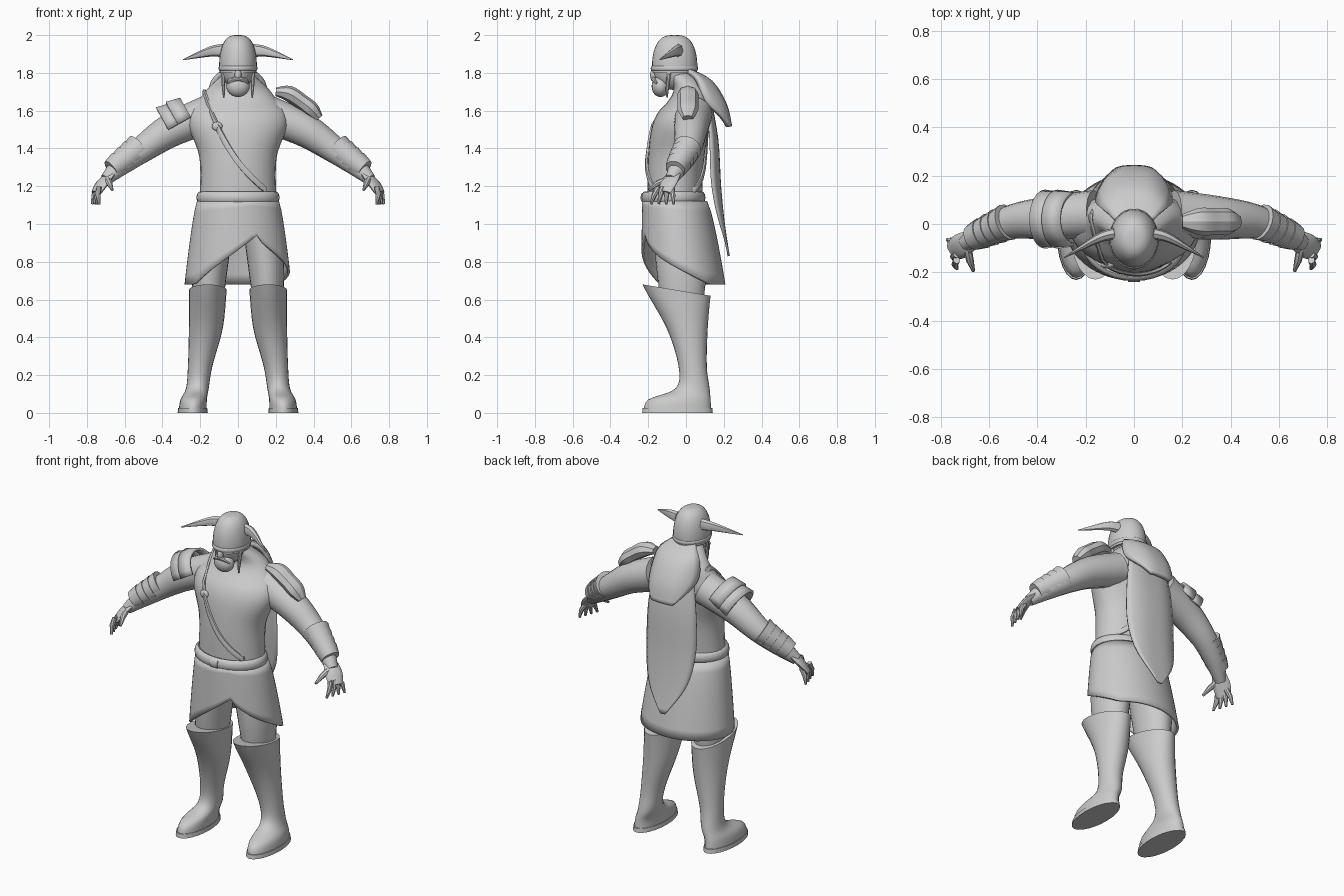
import bpy, bmesh, math
from mathutils import Vector

cube = bpy.data.objects.get("Cube")
if cube:
    bpy.data.objects.remove(cube, do_unlink=True)

grey = bpy.data.materials.new("plain grey")
grey.use_nodes = True
grey.diffuse_color = (.6, .6, .6, 1)
grey.node_tree.nodes["Principled BSDF"].inputs["Base Color"].default_value = grey.diffuse_color


def finish(ob, mirror=False, thick=0, sharp=40):
    """Give an object its colour, shading and modifiers."""
    ob.data.materials.append(grey)
    if thick:
        solidify = ob.modifiers.new("thickness", 'SOLIDIFY')
        solidify.thickness, solidify.offset = thick, 0
    if mirror:
        ob.modifiers.new("mirror", 'MIRROR')
    bpy.ops.object.select_all(action='DESELECT')
    ob.select_set(True)
    bpy.context.view_layer.objects.active = ob
    bpy.ops.object.shade_smooth_by_angle(angle=math.radians(sharp))


def skin(name, rings, closed=True, caps=True, loop=False, **look):
    """Join rows of points into a surface."""
    bm = bmesh.new()
    rows = [[bm.verts.new(point) for point in ring] for ring in rings]
    count = len(rows[0])
    pairs = list(zip(rows, rows[1:]))
    if loop:
        pairs.append((rows[-1], rows[0]))
    for low, high in pairs:
        for i in range(count if closed else count - 1):
            j = (i + 1) % count
            bm.faces.new((low[i], low[j], high[j], high[i]))
    if closed and caps and not loop:
        bm.faces.new(rows[0])
        bm.faces.new(rows[-1])
    bmesh.ops.recalc_face_normals(bm, faces=bm.faces)
    mesh = bpy.data.meshes.new(name)
    bm.to_mesh(mesh)
    bm.free()
    ob = bpy.data.objects.new(name, mesh)
    bpy.context.collection.objects.link(ob)
    finish(ob, **look)


def spline(controls, steps=4):
    """Smooth curve through a few control rows of any width."""
    rows = [Vector(c) for c in controls]
    rows = [rows[0]] + rows + [rows[-1]]
    curve = []
    for before, start, end, after in zip(rows, rows[1:], rows[2:], rows[3:]):
        for step in range(steps):
            t = step / steps
            bend_in, bend_out = (end - before) / 2, (after - start) / 2
            turn = 3 * (end - start) - 2 * bend_in - bend_out
            curve.append(start + bend_in * t + turn * t ** 2
                         + (2 * (start - end) + bend_in + bend_out) * t ** 3)
    return curve + [rows[-1]]


def circle(count, start=0, sweep=math.tau):
    return [start + sweep * i / count for i in range(count)]


def stack(name, layers, sides=24, lift=0, **look):
    """Horizontal ovals (z, x, y, half width, half depth); lift raises the front of the top one."""
    rings = []
    for i, (z, x, y, width, depth) in enumerate(layers):
        tip = lift * (i / (len(layers) - 1)) ** 9
        rings.append([(x + width * math.sin(a), y - depth * math.cos(a), z + tip * math.cos(a))
                      for a in circle(sides)])
    skin(name, rings, **look)


def tube(name, path, side, rise=None, sides=12, arch=False, loop=False, **look):
    """Oval sections along a path; radii are one value or one per point."""
    rise = rise or side
    points = [Vector(p) for p in path]
    angles = circle(sides, 0, math.pi * sides / (sides - 1)) if arch else circle(sides)
    rings = []
    for i, point in enumerate(points):
        ahead = (i + 1) % len(points) if loop else min(i + 1, len(points) - 1)
        behind = i - 1 if loop else max(i - 1, 0)
        along = points[ahead] - points[behind]
        across = along.cross(Vector((0, 0, 1))).normalized()
        up = across.cross(along).normalized()
        w = side[i] if isinstance(side, list) else side
        h = rise[i] if isinstance(rise, list) else rise
        rings.append([point + across * w * math.cos(a) + up * h * math.sin(a) for a in angles])
    skin(name, rings, closed=not arch, loop=loop, **look)


def limb(name, controls, flat=1, **look):
    """Tapered tube through control rows of x, y, z and radius."""
    rows = spline(controls)
    radii = [row[3] for row in rows]
    tube(name, [row[:3] for row in rows], radii, [r * flat for r in radii], **look)


def ball(name, place, size):
    bpy.ops.mesh.primitive_uv_sphere_add(segments=20, ring_count=12, location=place)
    ob = bpy.context.object
    ob.name, ob.scale = name, size
    finish(ob)


def band(name, y, z, width, depth, side, rise):
    """Oval hoop around the body."""
    hoop = [(width * math.sin(a), y - depth * math.cos(a), z) for a in circle(32)]
    tube(name, hoop, side, rise, loop=True)


# Torso, slightly fuller below the neckline
NECKLINE = 1.63
torso = []
for z, y, width, depth in spline([(1.1, -.06, .2, .14), (1.35, -.052, .2, .146), (1.55, -.02, .26, .147),
                                  (1.7, .03, .18, .1), (1.8, -.04, .07, .07)], 6):
    fuller = 1.02 if z < NECKLINE else .97
    torso.append((z, 0, y, width * fuller, depth * fuller))
stack("torso", torso, 28)

# Belt and buckle
band("belt", -.067, 1.14, .2, .15, .02, .033)
tube("belt_buckle", [(-.025, -.232, 1.14), (.025, -.232, 1.14)], .009, .024, sides=8)


# Wrapped skirt whose hem falls away from the front split
def hem_height(degrees):
    span, power = (106, .7) if degrees > 24 else (80, 1)
    return .94 - .26 * min(1, abs(degrees - 24) / span) ** power


skirt, top = [], 1.12
for level in range(9):
    ring = []
    for a in circle(60, -math.pi):
        z = top + (hem_height(math.degrees(a)) - top) * level / 8
        flare = ((top - z) / .43) ** .75
        ring.append(((.21 + .065 * flare) * math.sin(a),
                     -.06 + .045 * flare - (.165 + .05 * flare) * math.cos(a), z))
    skirt.append(ring)
skin("skirt", skirt, caps=False, thick=.014)

# Legs: thighs, boots with a raised knee, soles
stack("thigh", spline([(.5, .16, -.02, .07, .1), (.8, .147, -.025, .097, .135), (1.1, .1, -.05, .09, .12)]),
      mirror=True)
stack("boot", spline([(0, .24, -.045, .075, .18), (.07, .235, -.035, .07, .165), (.13, .215, .035, .06, .09),
                      (.25, .2, .035, .065, .075), (.45, .17, .005, .09, .11), (.65, .16, -.05, .1, .18)]),
      lift=.03, mirror=True)
stack("sole", [(0, .24, -.045, .08, .187), (.025, .24, -.045, .077, .184)], mirror=True)

# Arms
limb("arm", [(.16, .04, 1.58, .1), (.35, .025, 1.5, .09), (.5, .01, 1.4, .072), (.62, -.035, 1.31, .055),
             (.7, -.08, 1.235, .032)], sides=16, mirror=True)

# Hands with four spread fingers and a thumb
limb("palm", [(.66, -.055, 1.28, .036), (.715, -.09, 1.22, .052), (.75, -.115, 1.165, .04)],
     flat=.4, mirror=True)
for i in range(4):
    base = Vector((.735, -.075 - .025 * i, 1.195))
    tip = Vector((.773 - .013 * i, -.065 - .04 * i, 1.105))
    knuckle = (base + tip) / 2 + Vector((.008, 0, .004))
    tube(f"finger_{i + 1}", [base, knuckle, tip], [.015, .014, .007], sides=8, mirror=True)
tube("thumb", [(.69, -.1, 1.235), (.68, -.15, 1.215), (.665, -.195, 1.18)], [.018, .016, .007],
     sides=8, mirror=True)

# Bracers of overlapping flared bands, standing off the outer forearm
start, reach = Vector((.525, .008, 1.403)), Vector((.135, -.06, -.105))
for i in range(4):
    place, size = start + reach * i / 4, .078 - .004 * i
    tube(f"bracer_band_{i + 1}", [place, place + reach / 3], [size, size - .012], sides=14, mirror=True)

# Layered guard on the right shoulder, padded one on the left
outward = Vector((-.068, 0, -.038))
for i in range(2):
    place = Vector((-.25, .02, 1.565)) + outward * i * .75
    tube(f"right_shoulder_plate_{i + 1}", [place, place + outward], [.105, .115], [.112, .13],
         arch=True, thick=.015)
limb("left_shoulder_pad", [(.2, .01, 1.7, .03), (.27, .01, 1.69, .056), (.34, .01, 1.645, .055),
                           (.39, .01, 1.605, .055), (.43, .01, 1.56, .03)], flat=.75, sides=8, sharp=30)


# Strap running around the chest and back
def on_body(x, z, facing):
    _, _, y, width, depth = min(torso, key=lambda layer: abs(layer[0] - z))
    return (x, y + facing * (depth * math.sqrt(max(0, 1 - (x / width) ** 2)) + .005), z)


slope = [(-.18 + .325 * t, 1.7 - .52 * t - .09 * math.sin(math.pi * t ** .8)) for t in [i / 14 for i in range(15)]]
front = [on_body(x, z, -1) for x, z in slope]
back = [on_body(x, z, 1) for x, z in reversed(slope)]
tube("chest_strap", spline(front[::2], 2) + spline(back[::2], 2), .01, .017, sides=6, loop=True)
ball("strap_buckle", front[3], (.028, .014, .024))

# Head, face and beard
ball("head", (0, -.068, 1.82), (.085, .105, .11))
ball("beard", (0, -.135, 1.73), (.062, .047, .058))
ball("nose", (0, -.17, 1.79), (.018, .02, .03))
limb("moustache", [(-.055, -.155, 1.745, .006), (0, -.175, 1.77, .013), (.055, -.155, 1.745, .006)], sides=8)
tube("side_braid", [(.08, -.09, 1.8), (.076, -.1, 1.71), (.075, -.1, 1.67)], [.012, .009, .004],
     sides=8, mirror=True)

# Round helmet with brim and horns
dome = [(1.835 + .165 * math.sin(a), 0, -.06, .1 * math.cos(a) ** .65, .12 * math.cos(a) ** .65)
        for a in circle(16, 0, math.pi / 2)]
stack("helmet", [(1.8, 0, -.06, .097, .117)] + dome + [(2, 0, -.06, .004, .004)], 28)
band("helmet_brim", -.062, 1.824, .097, .119, .006, .012)
limb("horn", [(.08, -.04, 1.918, .025), (.15, -.06, 1.912, .019), (.29, -.14, 1.87, .002)],
     flat=1.4, sides=8, mirror=True)


# Hair mantle and cape hanging down the back, flat in the middle with the sides turned in
def drape(name, controls, turn_in, thick):
    sheet = []
    for y, z, width in spline(controls):
        spots = [width * i / 6 for i in range(-6, 7)]
        sheet.append([(x, y - turn_in * abs(x / .15) ** 3, z) for x in spots])
    skin(name, sheet, closed=False, thick=thick)


drape("hair_mantle", [(.02, 1.81, .075), (.13, 1.75, .135), (.205, 1.63, .148), (.232, 1.515, .07)], .09, .025)
drape("cape", [(.12, 1.7, .12), (.165, 1.45, .16), (.18, 1.2, .165), (.2, 1, .125), (.226, .83, .015)],
      .03, .012)
